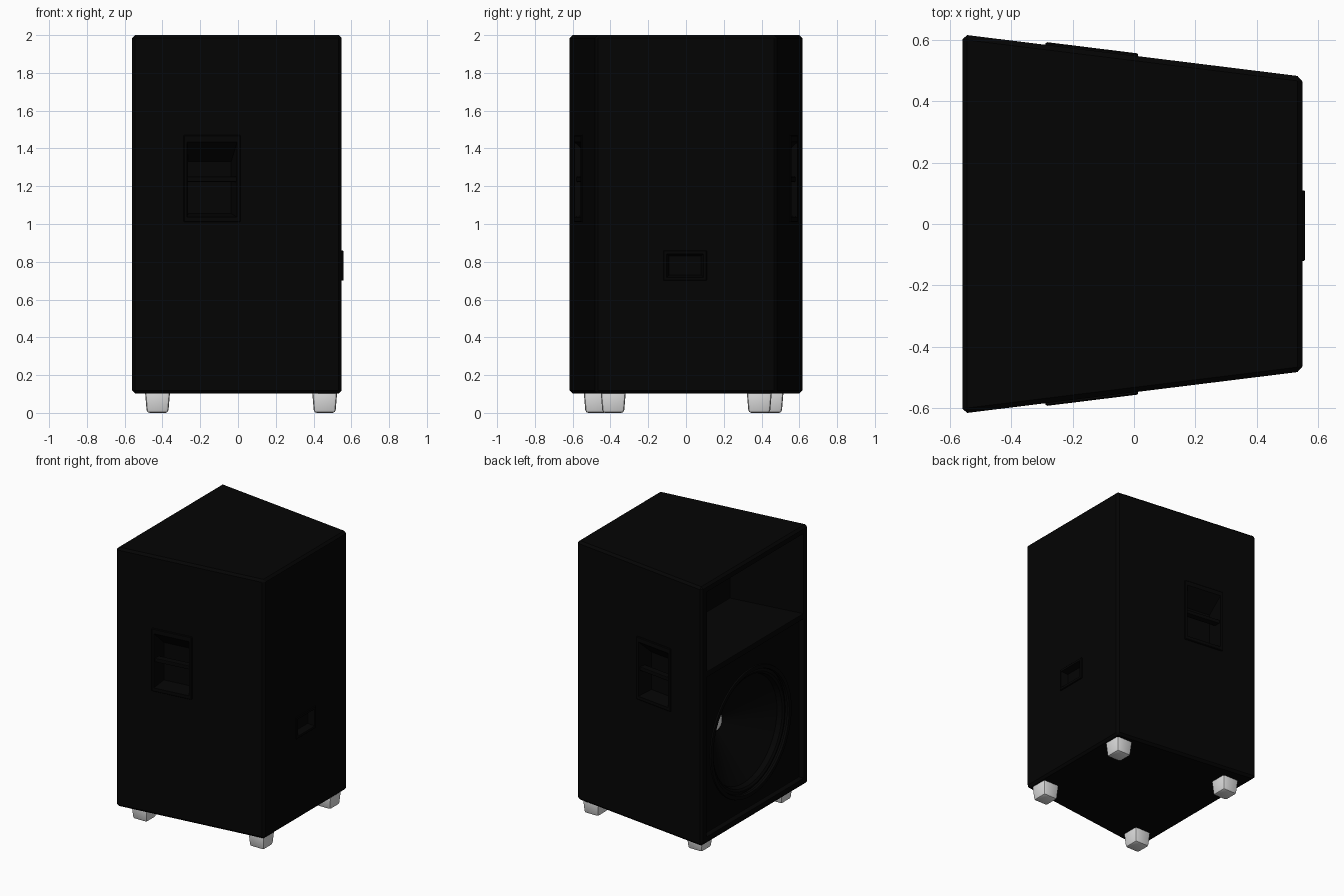
import bpy, bmesh, math
from mathutils import Matrix, Vector

cube = bpy.data.objects.get("Cube")
if cube:
    bpy.data.objects.remove(cube, do_unlink=True)


def material(name, level, rough):
    m = bpy.data.materials.new(name)
    m.use_nodes = True
    color = (level, level, level, 1)
    m.diffuse_color = color
    bsdf = m.node_tree.nodes["Principled BSDF"]
    bsdf.inputs["Base Color"].default_value = color
    bsdf.inputs["Roughness"].default_value = rough
    return m


BLACK = material("matte black", 0.0012, 0.7)
GREY = material("light grey", 0.72, 0.5)


def finish(bm, name, mat, matrix=None):
    bmesh.ops.recalc_face_normals(bm, faces=bm.faces)
    mesh = bpy.data.meshes.new(name)
    bm.to_mesh(mesh)
    bm.free()
    ob = bpy.data.objects.new(name, mesh)
    bpy.context.collection.objects.link(ob)
    if matrix:
        ob.matrix_world = matrix
    mesh.materials.append(mat)
    return ob


def block(name, shape, mat=BLACK, matrix=None, bevel=0, segments=1):
    """A six-sided solid; shape maps corner signs to a position."""
    bm = bmesh.new()
    bmesh.ops.create_cube(bm, size=2)
    for v in bm.verts:
        v.co = Vector(shape(*v.co))
    if bevel:
        bmesh.ops.bevel(bm, geom=bm.edges[:], offset=bevel, segments=segments,
                        profile=0.5, affect='EDGES')
    return finish(bm, name, mat, matrix)


def lathe(name, profile, mat=BLACK, steps=48):
    """Revolve (x, radius) points around the woofer axis."""
    bm = bmesh.new()
    verts = [bm.verts.new((x, 0, r)) for x, r in profile]
    edges = [bm.edges.new(p) for p in zip(verts, verts[1:])]
    bmesh.ops.spin(bm, geom=verts + edges, cent=(0, 0, 0), axis=(1, 0, 0),
                   angle=math.tau, steps=steps, use_duplicate=False)
    bmesh.ops.remove_doubles(bm, verts=bm.verts, dist=0.0005)
    return finish(bm, name, mat, Matrix.Translation((0, 0, 0.70)))


def cut(targets, cutter):
    cutter.hide_render = True
    for ob in targets:
        mod = ob.modifiers.new("cut", 'BOOLEAN')
        mod.operation, mod.solver, mod.object = 'DIFFERENCE', 'EXACT', cutter
        bpy.context.view_layer.objects.active = ob
        bpy.ops.object.modifier_apply(modifier=mod.name)
    bpy.data.objects.remove(cutter, do_unlink=True)


def smooth(ob):
    bpy.ops.object.select_all(action='DESELECT')
    ob.select_set(True)
    bpy.context.view_layer.objects.active = ob
    bpy.ops.object.shade_smooth_by_angle(angle=math.radians(35))


# Cabinet tapering from the wide baffle end (-x) to the narrow rear (+x)
FACE, REAR, BASE, TOP = -0.56, 0.549, 0.102, 2.0
SLOPE = 0.137 / (REAR - FACE)


def half(x):
    return 0.618 - SLOPE * (x - FACE)


def cabinet_shape(sx, sy, sz):
    x = REAR if sx > 0 else FACE
    return x, sy * half(x), TOP if sz > 0 else BASE


cabinet = block("cabinet", cabinet_shape, bevel=0.016)

# Shallow baffle recess, deep upper chamber and woofer well, with a shelf edge between
cut([cabinet], block("recess_cutter", lambda sx, sy, sz: (
    -0.58 + 0.06 * sx, 0.565 * sy, 0.74 + 0.585 * sz)))
cut([cabinet], block("chamber_cutter", lambda sx, sy, sz: (
    -0.02 if sx > 0 else -0.6, sy * (0.48 if sx > 0 else 0.565), 1.657 + 0.293 * sz)))
cut([cabinet], lathe("well_cutter", [(-0.6, 0), (-0.6, 0.445), (-0.49, 0.445),
                                     (-0.46, 0.39), (-0.25, 0.07), (-0.25, 0)]))

# Woofer flange, rolled surround and dust cap
flange = lathe("woofer_flange", [(-0.515, 0.47), (-0.53, 0.466), (-0.53, 0.44),
                                 (-0.515, 0.435), (-0.515, 0.47)])
surround = lathe("woofer_surround", [(-0.49, 0.445), (-0.505, 0.43), (-0.51, 0.415),
                                     (-0.50, 0.40), (-0.465, 0.39)])
cap = lathe("dust_cap", [(-0.25, 0.06), (-0.262, 0.045), (-0.265, 0)], GREY)

# Recessed carrying handle on each side, split by a shelf-like grip
lean = math.atan(SLOPE)
for side, sign in (("left", 1), ("right", -1)):
    frame = Matrix.Translation((-0.138, sign * half(-0.138), 1.24)) @ \
        Matrix.Rotation(-sign * lean, 4, 'Z')
    plate = block(side + "_handle_plate", lambda sx, sy, sz: (
        0.152 * sx, 0.009 * sy, 0.23 * sz), matrix=frame, bevel=0.004)

    def pocket(sx, sy, sz):
        outer = sy == sign
        inner_z = 0.09 if sz > 0 else 0.185
        return ((0.135 if outer else 0.115) * sx, sign * (0.02 if outer else -0.10),
                (0.205 if outer else inner_z) * sz)

    bpy.context.view_layer.update()
    cut([cabinet, plate], block("pocket_cutter", pocket, matrix=frame))
    block(side + "_handle_grip", lambda sx, sy, sz: (
        (0.134 if sy == sign else 0.126) * sx, sign * (-0.002 if sy == sign else -0.05),
        0.014 * sz - 0.003), matrix=frame, bevel=0.005, segments=2)

# Connector panel on the narrow rear
panel = block("connector_panel", lambda sx, sy, sz: (
    REAR + 0.009 * sx, -0.005 + 0.115 * sy, 0.78 + 0.08 * sz), bevel=0.003)
cut([cabinet, panel], block("panel_cutter", lambda sx, sy, sz: (
    0.54 + 0.03 * sx, -0.005 + (0.1 if sx > 0 else 0.085) * sy,
    0.78 + (0.065 if sx > 0 else 0.05) * sz)))

# Tapered feet with rounded corners
for name, x, y in (("wide_left", -0.426, 0.45), ("wide_right", -0.426, -0.475),
                   ("narrow_left", 0.459, 0.388), ("narrow_right", 0.459, -0.385)):
    foot = block(name + "_foot", lambda sx, sy, sz: (
        x + (0.067 if sz > 0 else 0.057) * sx,
        y + (0.067 if sz > 0 else 0.057) * sy,
        0.12 if sz > 0 else 0), GREY, bevel=0.015, segments=2)
    smooth(foot)

for ob in (flange, surround, cap):
    smooth(ob)
